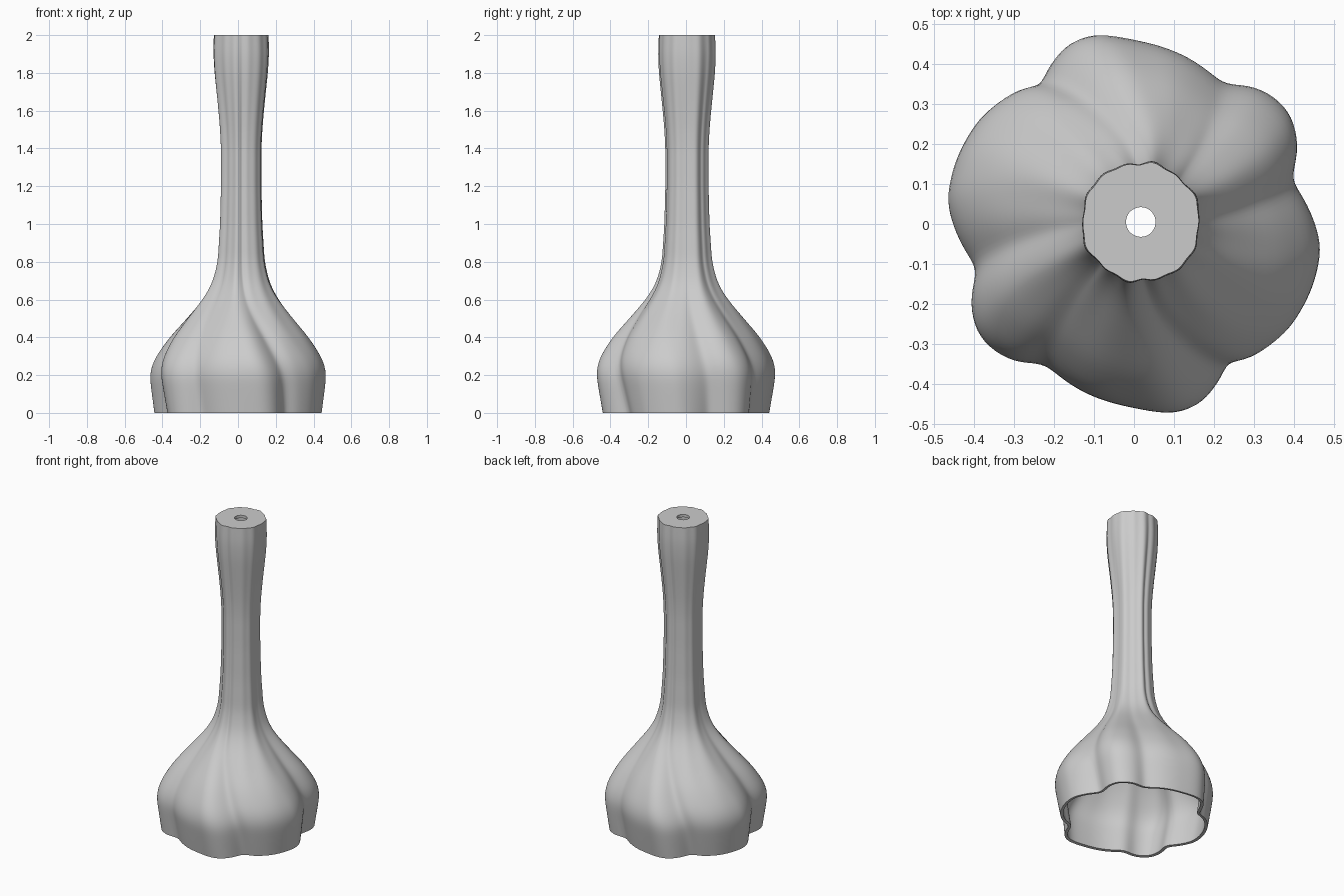
import bpy, bmesh, math

cube = bpy.data.objects.get("Cube")
if cube:
    bpy.data.objects.remove(cube, do_unlink=True)

SIDES = 180
RINGS = 80
HEIGHT = 2.0
HOLE = 0.037
NECK_CENTRE = (0.017, 0.005)


def lerp_table(table, x):
    """Piecewise linear lookup."""
    if x <= table[0][0]:
        return table[0][1]
    for (a, va), (b, vb) in zip(table, table[1:]):
        if x <= b:
            return va + (vb - va) * (x - a) / (b - a)
    return table[-1][1]


def smooth(values, passes, cyclic=False):
    n = len(values)
    for _ in range(passes):
        new = [(values[i - 1] + 2 * values[i] + values[(i + 1) % n]) / 4 for i in range(n)]
        if not cyclic:
            new[0], new[-1] = values[0], values[-1]
        values = new
    return values


# Half a turn of the lobed outline: angle, radius (the other half repeats it)
half = [(16.5, .408), (26, .456), (35, .48), (42, .476), (50, .455), (57, .415),
        (73, .44), (90, .461), (103, .487), (110, .482), (118, .45), (124.5, .415),
        (132, .446), (146, .469), (161, .475), (173, .473), (182, .45), (196.5, .408)]
outline = [lerp_table(half, 16.5 + (i * 360 / SIDES) % 180) / .468 for i in range(SIDES)]
outline = smooth(outline, 4, cyclic=True)

# Valleys wander sideways as they climb from bulb to neck
drift = [(16.5, -16.5), (57, -12), (124.5, -32), (196.5, -16.5)]

# Half width, lobe strength and climb by height
width = [(0, .44), (.1, .455), (.2, .469), (.25, .462), (.3, .443), (.4, .38), (.5, .295),
         (.6, .212), (.65, .179), (.7, .155), (.8, .13), (1, .117), (1.2, .112),
         (1.4, .112), (1.5, .117), (1.6, .126), (1.8, .147), (1.9, .152), (2, .148)]
strength = [(0, 1.15), (.2, 1), (.5, .95), (.8, .8), (1.5, .8), (2, .3)]
climb = [(0, -.15), (.2, 0), (.4, .35), (.6, .8), (.75, 1), (2, 1)]

levels = [HEIGHT * i / RINGS for i in range(RINGS + 1)]
widths = smooth([lerp_table(width, z) for z in levels], 3)
climbs = smooth([lerp_table(climb, z) for z in levels], 6)

# Lobed bulb and neck, closed by a flat cap with a round hole
bm = bmesh.new()
rings = []
for z, w, c in zip(levels, widths, climbs):
    amount = lerp_table(strength, z)
    neck = max(0.0, c)
    ring = []
    for i in range(SIDES):
        base = 16.5 + i * 360 / SIDES
        turn = lerp_table(drift, 16.5 + (base - 16.5) % 180)
        a = math.radians(base + turn * c)
        r = w * (1 + amount * (outline[i] - 1) + .012 * neck * math.cos(14 * a))
        ring.append(bm.verts.new((r * math.cos(a) + NECK_CENTRE[0] * neck,
                                  r * math.sin(a) + NECK_CENTRE[1] * neck, z)))
    rings.append(ring)
hole = []
for v in rings[-1]:
    a = math.atan2(v.co.y - NECK_CENTRE[1], v.co.x - NECK_CENTRE[0])
    hole.append(bm.verts.new((HOLE * math.cos(a) + NECK_CENTRE[0],
                              HOLE * math.sin(a) + NECK_CENTRE[1], HEIGHT)))
rings.append(hole)
for low, high in zip(rings, rings[1:]):
    for i in range(SIDES):
        j = (i + 1) % SIDES
        bm.faces.new((low[i], low[j], high[j], high[i]))

mesh = bpy.data.meshes.new("lamp_shade")
bm.to_mesh(mesh)
bm.free()
shade = bpy.data.objects.new("lamp_shade", mesh)
bpy.context.collection.objects.link(shade)

# Thin wall
wall = shade.modifiers.new("wall", 'SOLIDIFY')
wall.thickness = .018
wall.offset = -1
bpy.ops.object.select_all(action='DESELECT')
shade.select_set(True)
bpy.context.view_layer.objects.active = shade
bpy.ops.object.modifier_apply(modifier="wall")
bpy.ops.object.shade_smooth_by_angle(angle=math.radians(40))

# Plain grey
grey = bpy.data.materials.new("light_grey")
grey.use_nodes = True
colour = (.6, .6, .6, 1)
grey.diffuse_color = colour
grey.node_tree.nodes["Principled BSDF"].inputs["Base Color"].default_value = colour
mesh.materials.append(grey)
